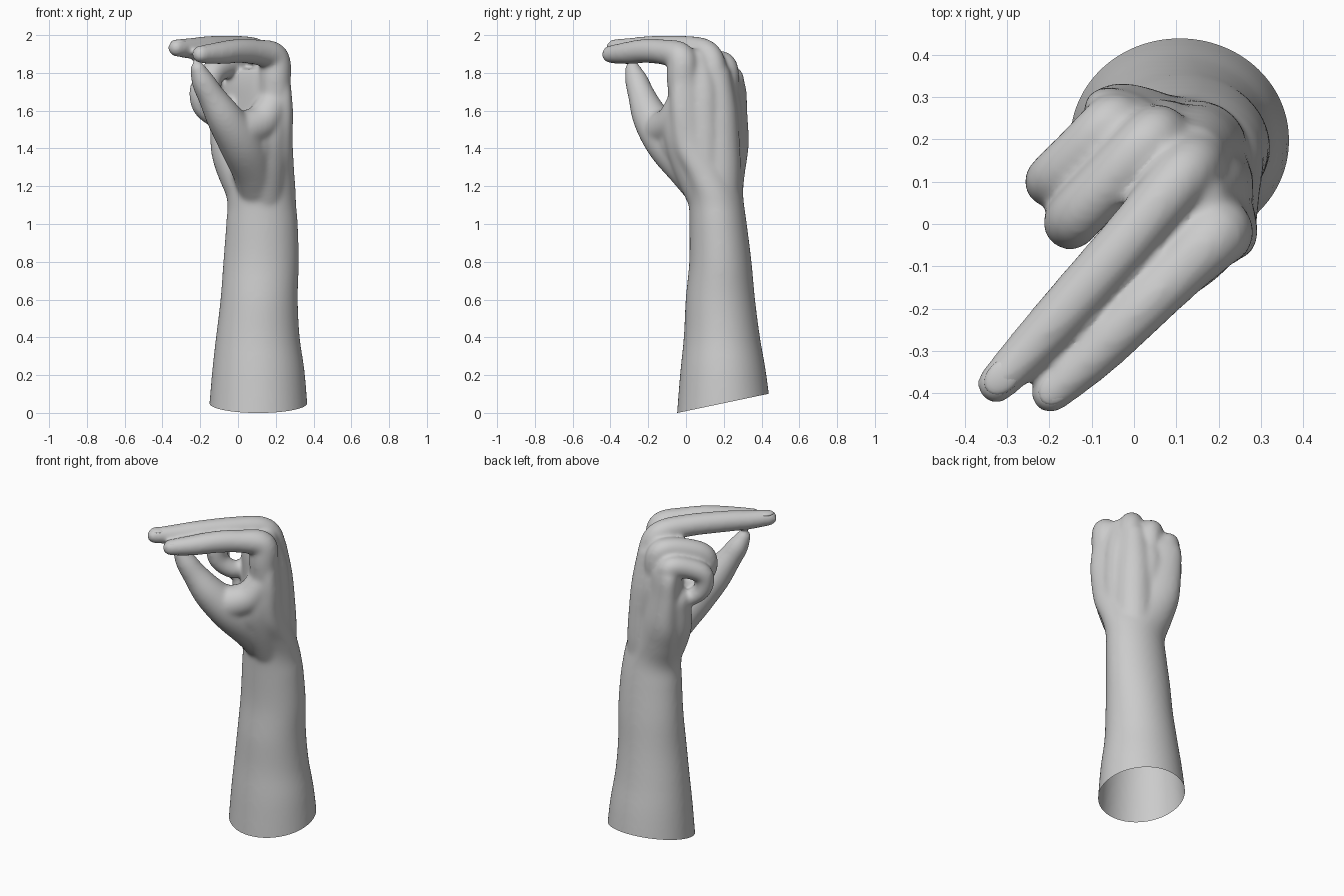
import bpy, bmesh, math
from mathutils import Vector, Matrix

if "Cube" in bpy.data.objects:
    bpy.data.objects.remove(bpy.data.objects["Cube"])

bm = bmesh.new()


def loft(rings):
    """Skin a list of closed rings and cap both ends."""
    vs = [[bm.verts.new(p) for p in r] for r in rings]
    n = len(vs[0])
    for a, b in zip(vs, vs[1:]):
        for i in range(n):
            j = (i + 1) % n
            bm.faces.new((a[i], a[j], b[j], b[i]))
    bm.faces.new(vs[0][::-1])
    bm.faces.new(vs[-1])


def spline(keys, steps):
    """Catmull-Rom through tuples of any length."""
    k = [keys[0]] + keys + [keys[-1]]
    out = []
    for a, b, c, d in zip(k, k[1:], k[2:], k[3:]):
        for s in range(steps):
            t = s / steps
            out.append([0.5 * (2*q + (r-p)*t + (2*p-5*q+4*r-w)*t*t + (3*q-p-3*r+w)*t**3)
                        for p, q, r, w in zip(a, b, c, d)])
    out.append(list(keys[-1]))
    return out


def tube(*keys):
    """Rounded tube through (x, y, z, radius) points."""
    s = [(Vector(p[:3]), p[3]) for p in spline(list(keys), 6)]
    t0 = (s[1][0] - s[0][0]).normalized()
    t1 = (s[-1][0] - s[-2][0]).normalized()
    angles = [math.radians(a) for a in (20, 40, 60, 80)]
    head = [(s[0][0] - t0*s[0][1]*math.sin(a), s[0][1]*math.cos(a)) for a in angles[::-1]]
    tail = [(s[-1][0] + t1*s[-1][1]*math.sin(a), s[-1][1]*math.cos(a)) for a in angles]
    s = head + s + tail
    side, rings = t0.orthogonal().normalized(), []
    for i, (p, r) in enumerate(s):
        t = (s[min(i+1, len(s)-1)][0] - s[max(i-1, 0)][0]).normalized()
        side = (side - t*side.dot(t)).normalized()
        up = t.cross(side)
        rings.append([p + (side*math.cos(a) + up*math.sin(a))*r
                      for a in (2*math.pi*k/20 for k in range(20))])
    loft(rings)


# forearm, wrist and palm: z, centre x, centre y, half widths, turn in degrees
body = [(-.12, .107, .205, .272, .262, 0), (.2, .108, .197, .247, .229, 0),
        (.4, .105, .19, .222, .202, 0), (.6, .112, .182, .205, .184, 0),
        (.8, .122, .182, .2, .165, 0), (1.0, .127, .17, .19, .152, 0),
        (1.12, .125, .16, .183, .145, -6), (1.25, .107, .15, .208, .14, -30),
        (1.4, .09, .13, .25, .135, -45), (1.6, .087, .12, .266, .115, -45),
        (1.74, .083, .117, .258, .105, -45), (1.82, .105, .095, .21, .088, -45)]
rings = []
for z, cx, cy, ra, rb, turn in spline(body, 5):
    c, s = math.cos(math.radians(turn)), math.sin(math.radians(turn))
    ring = []
    for k in range(40):
        a = 2*math.pi*k/40
        u, v = ra*math.cos(a), rb*math.sin(a)
        ring.append((cx + u*c - v*s, cy + u*s + v*c, z))
    rings.append(ring)
loft(rings)

# back of the hand: fullness from the wrist up to the knuckles
tube((.145, .165, 1.0, .12), (.15, .172, 1.25, .12), (.145, .168, 1.42, .118),
     (.14, .165, 1.6, .108), (.135, .155, 1.78, .085))
tube((.175, .1, 1.3, .108), (.175, .09, 1.5, .107), (.172, .085, 1.7, .095), (.155, .062, 1.86, .07))
tube((.085, .17, 1.3, .11), (.075, .185, 1.5, .108), (.06, .195, 1.65, .093), (.08, .16, 1.83, .068))

# index and middle fingers, bent forward at the knuckles
tube((.19, .0, 1.6, .085), (.196, -.018, 1.77, .085), (.19, -.028, 1.88, .08),
     (.1, -.118, 1.91, .068), (0, -.215, 1.916, .065), (-.1, -.312, 1.905, .06),
     (-.197, -.4, 1.898, .048))
tube((.14, .16, 1.6, .07), (.148, .148, 1.8, .072), (.108, .108, 1.905, .07),
     (0, -.02, 1.932, .066), (-.14, -.178, 1.934, .063), (-.24, -.288, 1.93, .057),
     (-.325, -.378, 1.932, .047))
# ring and little fingers, curled into the palm
tube((.05, .2, 1.6, .065), (.06, .212, 1.77, .07), (.03, .192, 1.845, .07),
     (-.06, .1, 1.84, .067), (-.14, .015, 1.79, .067), (-.145, .005, 1.69, .06),
     (-.085, .05, 1.62, .055), (-.04, .1, 1.62, .05))
tube((-.03, .23, 1.5, .066), (-.032, .238, 1.7, .068), (-.058, .238, 1.775, .066),
     (-.13, .17, 1.765, .062), (-.197, .105, 1.715, .06), (-.189, .105, 1.62, .054),
     (-.125, .14, 1.56, .048), (-.08, .18, 1.56, .045))
# thumb
tube((.1, .13, 1.12, .09), (.08, .025, 1.28, .112), (.015, -.095, 1.43, .118),
     (-.07, -.185, 1.56, .098), (-.143, -.235, 1.68, .073), (-.187, -.262, 1.76, .062),
     (-.212, -.282, 1.82, .043))
# thumb web, ball of the thumb and heel of the palm
tube((.185, -.015, 1.64, .088), (.125, -.065, 1.54, .095), (.03, -.12, 1.5, .1))
tube((.15, .1, 1.15, .1), (.15, .03, 1.33, .11), (.155, -.01, 1.47, .11), (.175, -.01, 1.6, .1))
tube((.11, .03, 1.33, .11), (.09, -.03, 1.43, .115), (.08, -.06, 1.5, .1))
tube((.03, .16, 1.15, .085), (-.04, .17, 1.36, .098), (-.06, .195, 1.55, .09))

bmesh.ops.recalc_face_normals(bm, faces=bm.faces)
mesh = bpy.data.meshes.new("hand_and_forearm")
bm.to_mesh(mesh)
bm.free()
hand = bpy.data.objects.new("hand_and_forearm", mesh)
bpy.context.collection.objects.link(hand)

# fuse everything into one skin, then soften the joins
m = hand.modifiers.new("fuse", 'REMESH')
m.mode = 'VOXEL'
m.voxel_size = 0.01
m = hand.modifiers.new("soften", 'SMOOTH')
m.factor = 0.5
m.iterations = 24
skin = bpy.data.meshes.new_from_object(hand.evaluated_get(bpy.context.evaluated_depsgraph_get()))
hand.modifiers.clear()
hand.data = skin

# slanted open cut at the elbow end
bm = bmesh.new()
bm.from_mesh(skin)
bmesh.ops.bisect_plane(bm, geom=bm.verts[:] + bm.edges[:] + bm.faces[:],
                       plane_co=(.1, -.045, 0), plane_no=(0, -.21, 1), clear_inner=True)
for f in bm.faces:
    f.smooth = True
bm.to_mesh(skin)
bm.free()

# fingernails, thin shells on the fingertips
for name, loc in (("index_nail", (-.182, -.384, 1.929)), ("middle_nail", (-.31, -.36, 1.963))):
    bm = bmesh.new()
    bmesh.ops.create_uvsphere(bm, u_segments=20, v_segments=12, radius=1)
    bm.transform(Matrix.Translation(loc) @ Matrix.Rotation(math.radians(45), 4, 'Z')
                 @ Matrix.Diagonal((.05, .036, .014, 1)))
    for f in bm.faces:
        f.smooth = True
    nail = bpy.data.meshes.new(name)
    bm.to_mesh(nail)
    bm.free()
    bpy.context.collection.objects.link(bpy.data.objects.new(name, nail))
